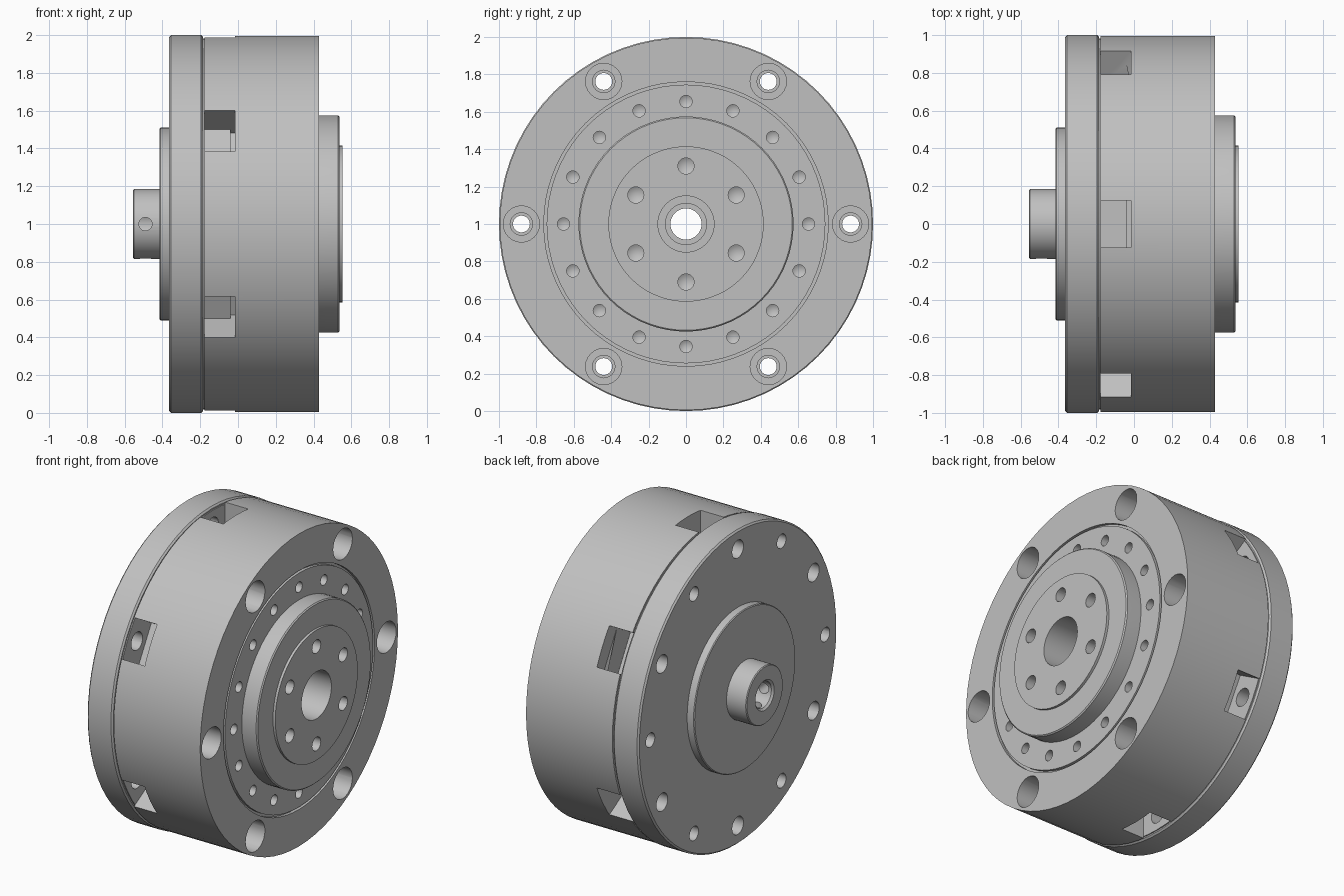
import bpy, bmesh
from math import radians, cos, sin
from mathutils import Matrix, Vector

cube = bpy.data.objects.get("Cube")
if cube:
    bpy.data.objects.remove(cube)

metal = bpy.data.materials.new("satin_grey_metal")
metal.use_nodes = True
GREY = (0.53, 0.53, 0.53, 1)
metal.diffuse_color = GREY
metal.node_tree.nodes["Principled BSDF"].inputs["Base Color"].default_value = GREY

AXIS = Vector((0, 0, 1))  # centre line of the unit, running along x


def lathe(bm, profile, offset=(0, 0, 0), closed=True, steps=72):
    """Revolve (x, radius) points about an x-parallel line."""
    part = bmesh.new()
    verts = [part.verts.new((x, 0, r)) for x, r in profile]
    for a, b in zip(verts, verts[1:] + verts[:1] if closed else verts[1:]):
        part.edges.new((a, b))
    bmesh.ops.spin(part, geom=part.verts[:] + part.edges[:], cent=(0, 0, 0),
                   axis=(1, 0, 0), angle=radians(360), steps=steps)
    bmesh.ops.remove_doubles(part, verts=part.verts[:], dist=1e-5)
    bmesh.ops.recalc_face_normals(part, faces=part.faces[:])
    bmesh.ops.translate(part, verts=part.verts[:], vec=AXIS + Vector(offset))
    mesh = bpy.data.meshes.new("temp")
    part.to_mesh(mesh)
    part.free()
    bm.from_mesh(mesh)
    bpy.data.meshes.remove(mesh)


def drill_circle(bm, profile, count, radius, start=0):
    """Repeat a drill-shaped solid around the main axis."""
    solid = [(profile[0][0], 0)] + profile
    if profile[-1][1] > 0:
        solid.append((profile[-1][0], 0))
    for i in range(count):
        a = radians(start + 360 * i / count)
        lathe(bm, solid, (0, radius * cos(a), radius * sin(a)), False, 24)


def box(bm, x0, x1, r0, r1, width, angle):
    """Box given by its x span and radial span, turned about the axis."""
    m = (Matrix.Translation(AXIS) @ Matrix.Rotation(radians(angle), 4, 'X')
         @ Matrix.Translation(((x0 + x1) / 2, (r0 + r1) / 2, 0))
         @ Matrix.Diagonal((x1 - x0, r1 - r0, width, 1)))
    bmesh.ops.create_cube(bm, size=1, matrix=m)


def make_object(name, bm):
    mesh = bpy.data.meshes.new(name)
    bm.to_mesh(mesh)
    bm.free()
    mesh.materials.append(metal)
    obj = bpy.data.objects.new(name, mesh)
    bpy.context.collection.objects.link(obj)
    return obj


def build(name, profile, *cutters):
    """Turned part with cutters subtracted."""
    bm = bmesh.new()
    lathe(bm, profile)
    obj = make_object(name, bm)
    for cut_bm in cutters:
        cutter = make_object("cutter", cut_bm)
        cutter.hide_render = True
        mod = obj.modifiers.new("cut", 'BOOLEAN')
        mod.operation, mod.solver, mod.object = 'DIFFERENCE', 'EXACT', cutter
        graph = bpy.context.evaluated_depsgraph_get()
        obj.data = bpy.data.meshes.new_from_object(obj.evaluated_get(graph))
        obj.modifiers.clear()
        bpy.data.objects.remove(cutter)
    obj.data.name = name
    obj.data.shade_smooth()
    obj.data.set_sharp_from_angle(angle=radians(30))
    return obj


# Main housing: counterbored bolt holes, small bearing holes, side pockets
holes = bmesh.new()
drill_circle(holes, [(0.6, 0.097), (0.1, 0.097), (0.1, 0.06), (-0.3, 0.06)], 6, 0.88)
drill_circle(holes, [(0.6, 0.033), (0.33, 0.033), (0.31, 0)], 16, 0.655)
pockets, reliefs = bmesh.new(), bmesh.new()
for i in range(6):
    box(pockets, -0.3, -0.015, 0.785, 1.2, 0.25, 30 + 60 * i)
    box(reliefs, -0.04, -0.015, 0.745, 0.9, 0.25, 30 + 60 * i)
build("housing",
      [(-0.178, 0.57), (-0.178, 0.995), (0.43, 0.995), (0.43, 0.76), (0.41, 0.76),
       (0.41, 0.745), (0.43, 0.745), (0.43, 0.57)],
      holes, pockets, reliefs)

# Rear flange with raised boss and alternating bolt holes
holes = bmesh.new()
drill_circle(holes, [(0, 0.045), (-0.6, 0.045)], 6, 0.88)
drill_circle(holes, [(0, 0.057), (-0.6, 0.057)], 6, 0.88, 30)
build("rear_flange",
      [(-0.415, 0.18), (-0.415, 0.505), (-0.41, 0.51), (-0.365, 0.51), (-0.365, 0.99),
       (-0.355, 1.0), (-0.195, 1.0), (-0.185, 0.99), (-0.185, 0.982), (-0.178, 0.982),
       (-0.178, 0.18)],
      holes)

# Output hub with six tapped holes
holes = bmesh.new()
drill_circle(holes, [(0.7, 0.043), (0.38, 0.043), (0.355, 0)], 6, 0.31, 30)
build("output_hub",
      [(0.25, 0.15), (0.25, 0.57), (0.43, 0.575), (0.53, 0.575), (0.537, 0.568),
       (0.537, 0.415), (0.553, 0.415), (0.553, 0.15)],
      holes)

# Hollow input shaft with two set screw holes
screws = bmesh.new()
for direction in (Vector((0, -1, 0)), Vector((0, 0, -1))):
    turn = direction.to_track_quat('Z', 'Y').to_matrix().to_4x4()
    place = Matrix.Translation(AXIS + Vector((-0.49, 0, 0)) + direction * 0.15)
    bmesh.ops.create_cone(screws, cap_ends=True, segments=24, radius1=0.035,
                          radius2=0.035, depth=0.2, matrix=place @ turn)
build("input_shaft",
      [(-0.555, 0.095), (-0.555, 0.18), (-0.55, 0.185), (0.25, 0.185), (0.25, 0.11),
       (0.1, 0.11), (0.1, 0.083), (-0.543, 0.083)],
      screws)
